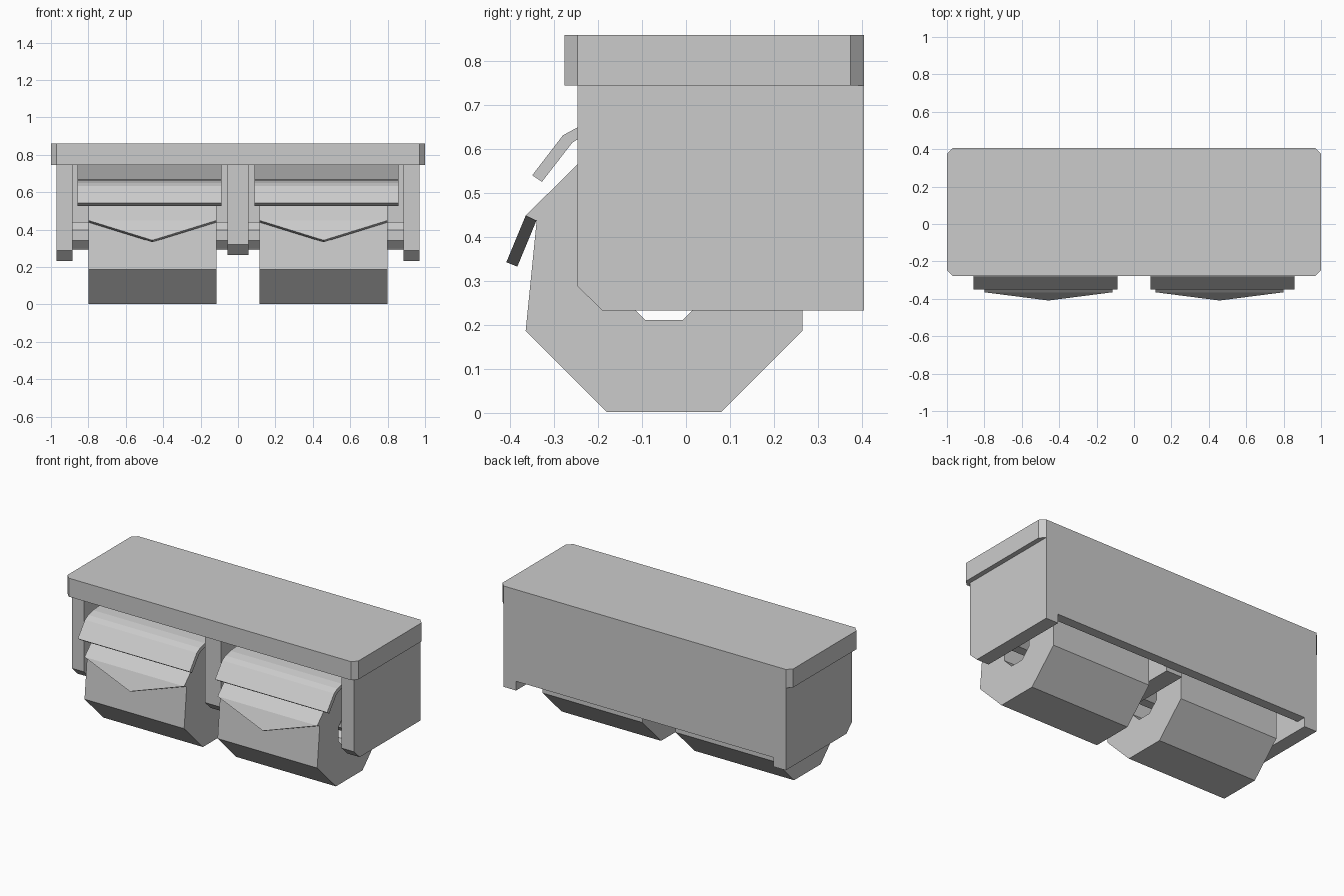
import bpy, bmesh, math

if "Cube" in bpy.data.objects:
    bpy.data.objects.remove(bpy.data.objects["Cube"])


def finish(name, bm):
    bmesh.ops.recalc_face_normals(bm, faces=bm.faces)
    mesh = bpy.data.meshes.new(name)
    bm.to_mesh(mesh)
    bm.free()
    ob = bpy.data.objects.new(name, mesh)
    bpy.context.collection.objects.link(ob)
    return ob


def extrude(name, loops, a, b, axis='X'):
    """Extrude closed outlines (first = outer, rest = holes) from a to b."""
    bm = bmesh.new()
    place = (lambda p: (a, p[0], p[1])) if axis == 'X' else (lambda p: (p[0], p[1], a))
    edges = []
    for loop in loops:
        vs = [bm.verts.new(place(p)) for p in loop]
        if len(loops) == 1:
            bm.faces.new(vs)
        else:
            edges += [bm.edges.new((vs[i - 1], vs[i])) for i in range(len(vs))]
    if edges:
        bmesh.ops.triangle_fill(bm, edges=edges, use_beauty=True)
    res = bmesh.ops.extrude_face_region(bm, geom=bm.faces[:], use_keep_orig=True)
    moved = [g for g in res['geom'] if isinstance(g, bmesh.types.BMVert)]
    d = b - a
    bmesh.ops.translate(bm, verts=moved, vec=(d, 0, 0) if axis == 'X' else (0, 0, d))
    return finish(name, bm)


def octagon(cy, cz, apothem):
    r = apothem / math.cos(math.pi / 8)
    return [(cy + r * math.cos(math.pi * (i + .5) / 4),
             cz + r * math.sin(math.pi * (i + .5) / 4)) for i in range(8)]


def panel(bottom):
    """Side outline with a chamfered lower front corner."""
    return [(.405, .745), (-.247, .745), (-.247, bottom + .055),
            (-.19, bottom), (.405, bottom)]


# top shelf with clipped corners
X, F, B, c = 1, -.277, .405, .03
extrude("top_shelf", [[(-X, F + c), (-X + c, F), (X - c, F), (X, F + c),
                       (X, B - c), (X - c, B), (-X + c, B), (-X, B - c)]],
        .745, .86, 'Z')

# back, middle divider and spindle
extrude("back_panel", [[(.345, .29), (.405, .29), (.405, .745), (.345, .745)]], -.885, .885)
div = panel(.265)
extrude("middle_divider", [[(min(y, .345), z) for y, z in div]], -.055, .055)
extrude("spindle", [octagon(-.05, .37, .07)], -.885, .885)

# roll outline: octagon whose upper front corner is stepped by the loose sheet
roll = octagon(-.05, .317, .315)
roll[3:4] = [(-.365, .449), (-.34, .437)]

# bent cover plate, outer side then inner side
cover = [(-.145, .745), (-.115, .668), (-.2, .662), (-.247, .65), (-.28, .632),
         (-.35, .541), (-.328, .526), (-.259, .615), (-.24, .627), (-.2, .638),
         (-.085, .642), (-.12, .745)]

for s, side in ((-1, "left"), (1, "right")):
    extrude(side + "_side_panel", [panel(.233)], s * .885, s * .97)
    extrude(side + "_roll", [roll, octagon(-.05, .317, .105)], s * .115, s * .80)
    extrude(side + "_cover", [cover], s * .087, s * .857)

    # pointed loose sheet end hanging off the roll
    bm = bmesh.new()
    front, rear = [[bm.verts.new((s * x, y + dy, z + dz))
                    for x, y, z in ((.115, -.365, .449), (.4575, -.409, .343), (.80, -.365, .449))]
                   for dy, dz in ((0, 0), (.025, -.01))]
    bm.faces.new(front)
    bm.faces.new(rear)
    for i in range(3):
        bm.faces.new((front[i - 1], front[i], rear[i], rear[i - 1]))
    finish(side + "_loose_sheet", bm)
